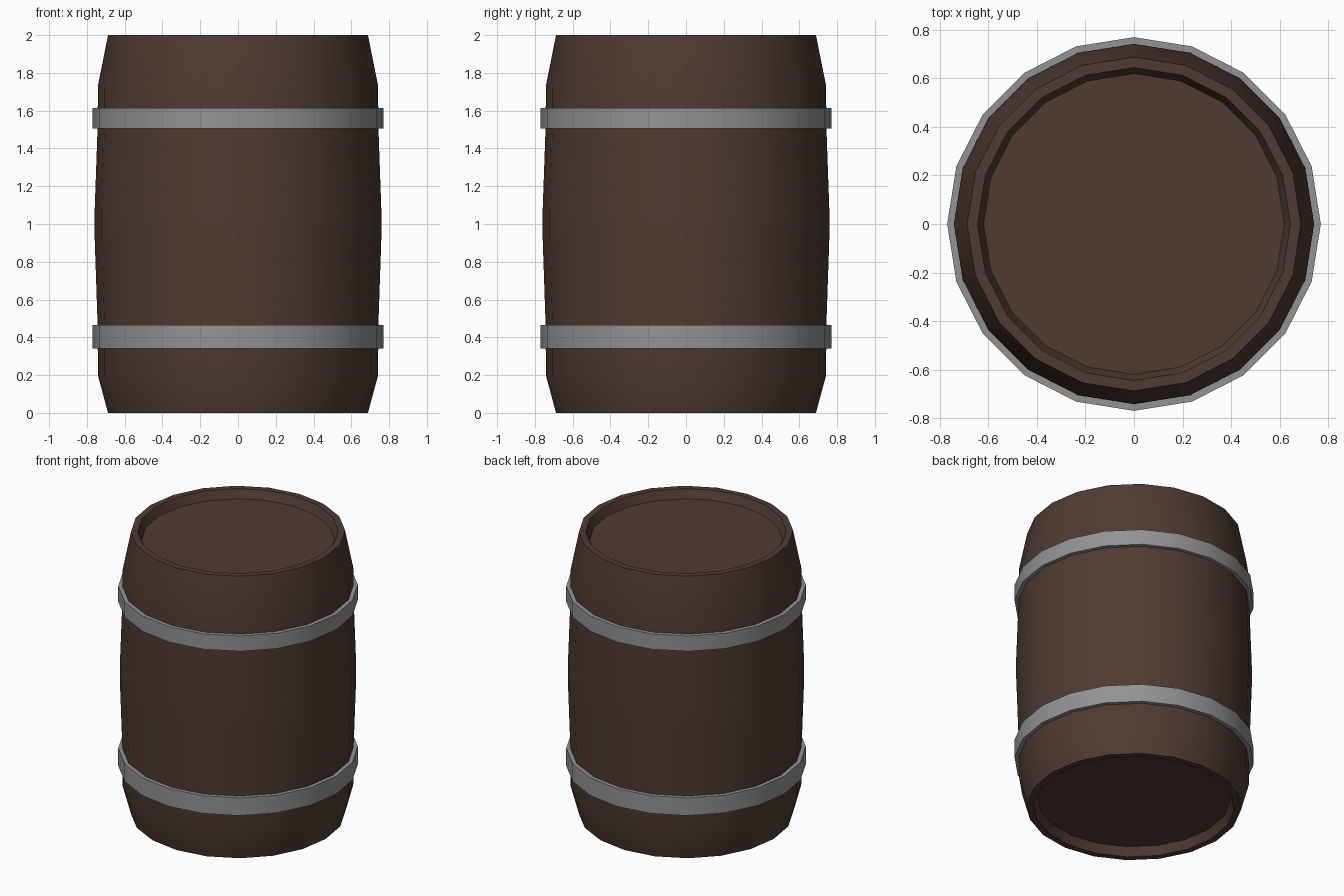
import bpy, bmesh, math

if "Cube" in bpy.data.objects:
    bpy.data.objects.remove(bpy.data.objects["Cube"])

SIDES = 20

def material(name, rgb):
    m = bpy.data.materials.new(name)
    m.diffuse_color = (*rgb, 1)
    m.use_nodes = True
    m.node_tree.nodes["Principled BSDF"].inputs["Base Color"].default_value = m.diffuse_color
    return m

brown = material("dark brown wood", (0.078, 0.043, 0.031))
grey = material("grey iron", (0.29, 0.29, 0.29))

def lathe(name, profile, mat, closed):
    """Spin (radius, z) points round z; closed joins last to first, otherwise ends are capped."""
    bm = bmesh.new()
    rings = [[bm.verts.new((r * math.cos(2 * math.pi * i / SIDES),
                            r * math.sin(2 * math.pi * i / SIDES), z))
              for i in range(SIDES)] for r, z in profile]
    pairs = list(zip(rings, rings[1:]))
    if closed:
        pairs.append((rings[-1], rings[0]))
    else:
        bm.faces.new(rings[0])
        bm.faces.new(rings[-1])
    for a, b in pairs:
        for i in range(SIDES):
            j = (i + 1) % SIDES
            bm.faces.new((a[i], a[j], b[j], b[i]))
    bmesh.ops.recalc_face_normals(bm, faces=bm.faces)
    mesh = bpy.data.meshes.new(name)
    bm.to_mesh(mesh)
    bm.free()
    mesh.materials.append(mat)
    ob = bpy.data.objects.new(name, mesh)
    bpy.context.collection.objects.link(ob)
    bpy.ops.object.select_all(action='DESELECT')
    ob.select_set(True)
    bpy.context.view_layer.objects.active = ob
    bpy.ops.object.shade_smooth_by_angle(angle=math.radians(30))
    return ob

# Barrel body with recessed lid at both ends
lathe("barrel_body", [
    (0.62, 0.06), (0.645, 0.0), (0.688, 0.0), (0.742, 0.20), (0.743, 0.46),
    (0.759, 0.93), (0.759, 1.07), (0.743, 1.52), (0.742, 1.73),
    (0.688, 2.0), (0.645, 2.0), (0.62, 1.94)], brown, False)

# Iron hoops
for name, z0, z1 in (("lower_hoop", 0.34, 0.466), ("upper_hoop", 1.505, 1.614)):
    lathe(name, [(0.73, z0), (0.77, z0), (0.77, z1), (0.73, z1)], grey, True)
